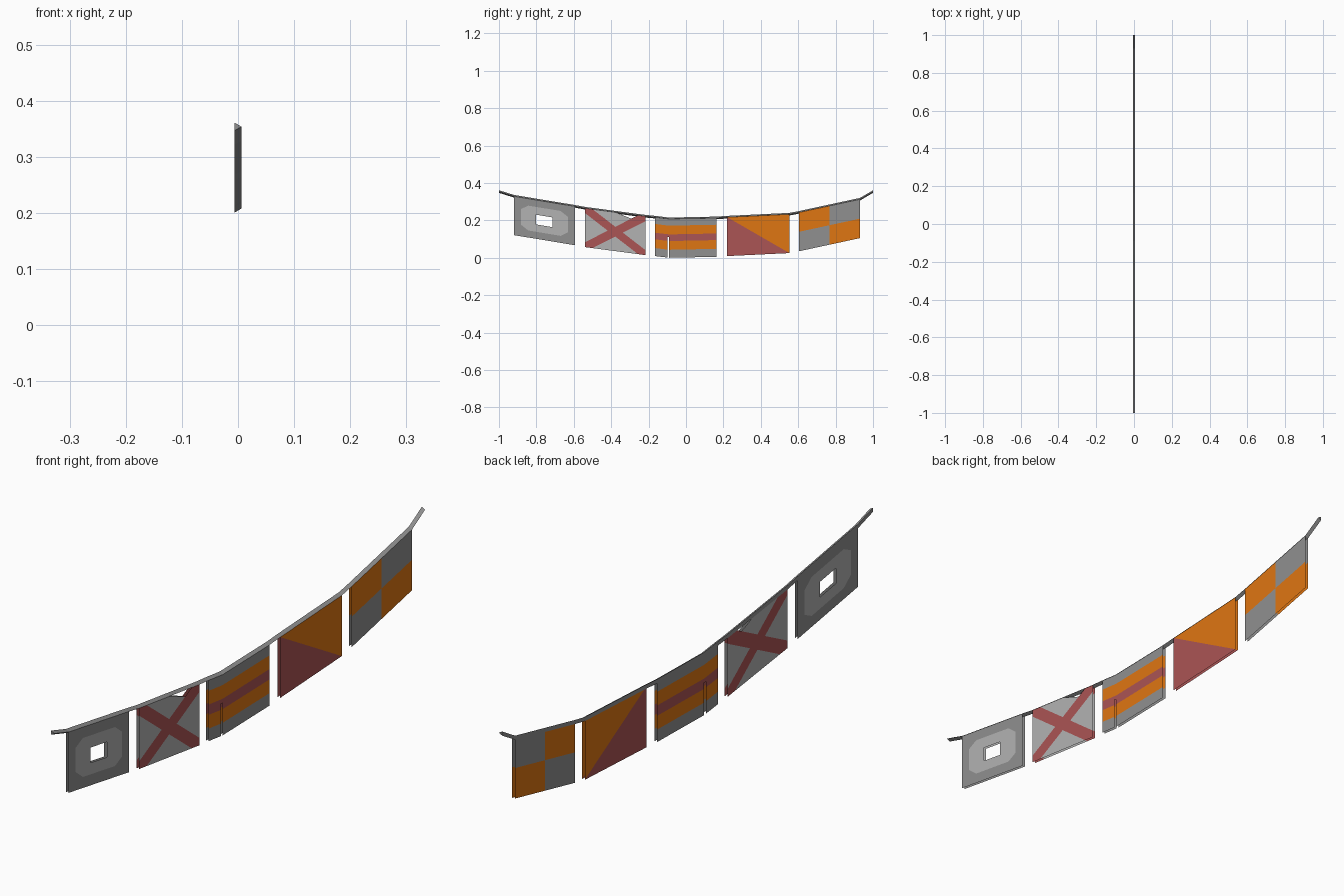
import bpy, bmesh

if "Cube" in bpy.data.objects:
    bpy.data.objects.remove(bpy.data.objects["Cube"])

def material(name, rgb):
    m = bpy.data.materials.new(name)
    m.diffuse_color = (*rgb, 1)
    m.use_nodes = True
    m.node_tree.nodes["Principled BSDF"].inputs["Base Color"].default_value = m.diffuse_color
    return m

MATS = [material("mid_grey", (0.28, 0.28, 0.28)),
        material("light_grey", (0.45, 0.45, 0.45)),
        material("orange", (0.74, 0.18, 0.006)),
        material("red", (0.41, 0.09, 0.09))]
GREY, LIGHT, ORANGE, RED = range(4)

# Sagging rope line as (y, z); the flags hang from it
ROPE = [(-1, .354), (-.92, .329), (-.594, .275), (-.54, .265), (-.216, .222),
        (-.165, .217), (-.09, .208), (.163, .213), (.22, .217), (.553, .233),
        (.605, .243), (.93, .313), (1, .354)]
DROP = 0.208      # flag height
SHEET_X = 0.005   # each flag is two open sheets, at +x and -x

def rope_z(y):
    for (y0, z0), (y1, z1) in zip(ROPE, ROPE[1:]):
        if y <= y1:
            return z0 + (z1 - z0) * (y - y0) / (y1 - y0)
    return ROPE[-1][1]

def finish(bm, name):
    me = bpy.data.meshes.new(name)
    bm.to_mesh(me)
    bm.free()
    for m in MATS:
        me.materials.append(m)
    bpy.context.collection.objects.link(bpy.data.objects.new(name, me))

def flag(name, y0, y1, cuts, rule):
    """Cut a unit square along lines ((u,v),(u,v)), colour each piece by
    rule(u, v) (None = hole), then hang it from the rope on both sides."""
    bm = bmesh.new()
    for side in (1, -1):
        part = bmesh.new()
        part.faces.new([part.verts.new((0, u, v))
                        for u, v in ((0, 0), (1, 0), (1, 1), (0, 1))])
        for (ua, va), (ub, vb) in cuts:
            bmesh.ops.bisect_plane(part, geom=part.verts[:] + part.edges[:] + part.faces[:],
                                   dist=1e-5, plane_co=(0, ua, va),
                                   plane_no=(0, vb - va, ua - ub))
        holes = []
        for f in part.faces:
            c = f.calc_center_median()
            colour = rule(c.y, c.z)
            if colour is None:
                holes.append(f)
            else:
                f.material_index = colour
        bmesh.ops.delete(part, geom=holes, context='FACES')
        for v in part.verts:
            y = y0 + (y1 - y0) * v.co.y
            v.co = (side * SHEET_X, y, rope_z(y) - DROP * (1 - v.co.z))
        part.normal_update()
        for f in part.faces:
            if f.normal.x * side < 0:
                f.normal_flip()
        tmp = bpy.data.meshes.new("tmp")
        part.to_mesh(tmp)
        part.free()
        bm.from_mesh(tmp)
        bpy.data.meshes.remove(tmp)
    finish(bm, name)

def vline(u):
    return ((u, 0), (u, 1))

def hline(v):
    return ((0, v), (1, v))

# Rope: three-sided tube
bm = bmesh.new()
rings = [[bm.verts.new((x, y, z + dz)) for x, dz in ((.006, 0), (-.006, .007), (-.006, -.007))]
         for y, z in ROPE]
for a, b in zip(rings, rings[1:]):
    for i in range(3):
        j = (i + 1) % 3
        bm.faces.new((a[i], a[j], b[j], b[i]))
bm.faces.new(rings[0])
bm.faces.new(rings[-1])
bmesh.ops.recalc_face_normals(bm, faces=bm.faces[:])
finish(bm, "rope")

# Flag 1: border, chamfered light panel, open window
def panel_rule(u, v):
    if .36 < u < .63 and .37 < v < .62:
        return None
    inside = abs(u - .5) < .385 and abs(v - .5) < .32 and abs(u - .5) + abs(v - .5) < .585
    return LIGHT if inside else GREY

k = .585
flag("window_flag", -.92, -.594,
     [vline(u) for u in (.115, .36, .63, .885)] + [hline(v) for v in (.18, .37, .62, .82)]
     + [((.5 + sx * k, .5), (.5, .5 + sy * k)) for sx in (1, -1) for sy in (1, -1)],
     panel_rule)

# Flag 2: diagonal cross, with a small tear at the top edge
W = .125
def tear(u):
    return 1 - .11 * (u - .5) / .265

def cross_rule(u, v):
    if abs(u - v) < W or abs(u + v - 1) < W:
        return RED
    if v > u and u + v > 1 and v > tear(u):
        return None
    return LIGHT

flag("cross_flag", -.54, -.216,
     [((0, s), (1, 1 + s)) for s in (-W, W)] + [((0, 1 + s), (1, s)) for s in (-W, W)]
     + [((.5, 1), (.765, .89))],
     cross_rule)

# Flag 3: five stripes with a slit from the bottom edge
def stripe_rule(u, v):
    if .2 < u < .2287 and v < .53:
        return None
    d = abs(v - .515)
    return RED if d < .085 else ORANGE if d < .31 else GREY

flag("striped_flag", -.165, .163,
     [vline(.2), vline(.075 / .328)] + [hline(v) for v in (.205, .43, .53, .6, .825)],
     stripe_rule)

# Flag 4: two diagonal halves
flag("diagonal_flag", .22, .553, [((0, 1), (1, 0))],
     lambda u, v: ORANGE if u + v > 1 else RED)

# Flag 5: quarters
flag("quartered_flag", .605, .93, [vline(.5), hline(.5)],
     lambda u, v: ORANGE if (u < .5) == (v > .5) else GREY)
